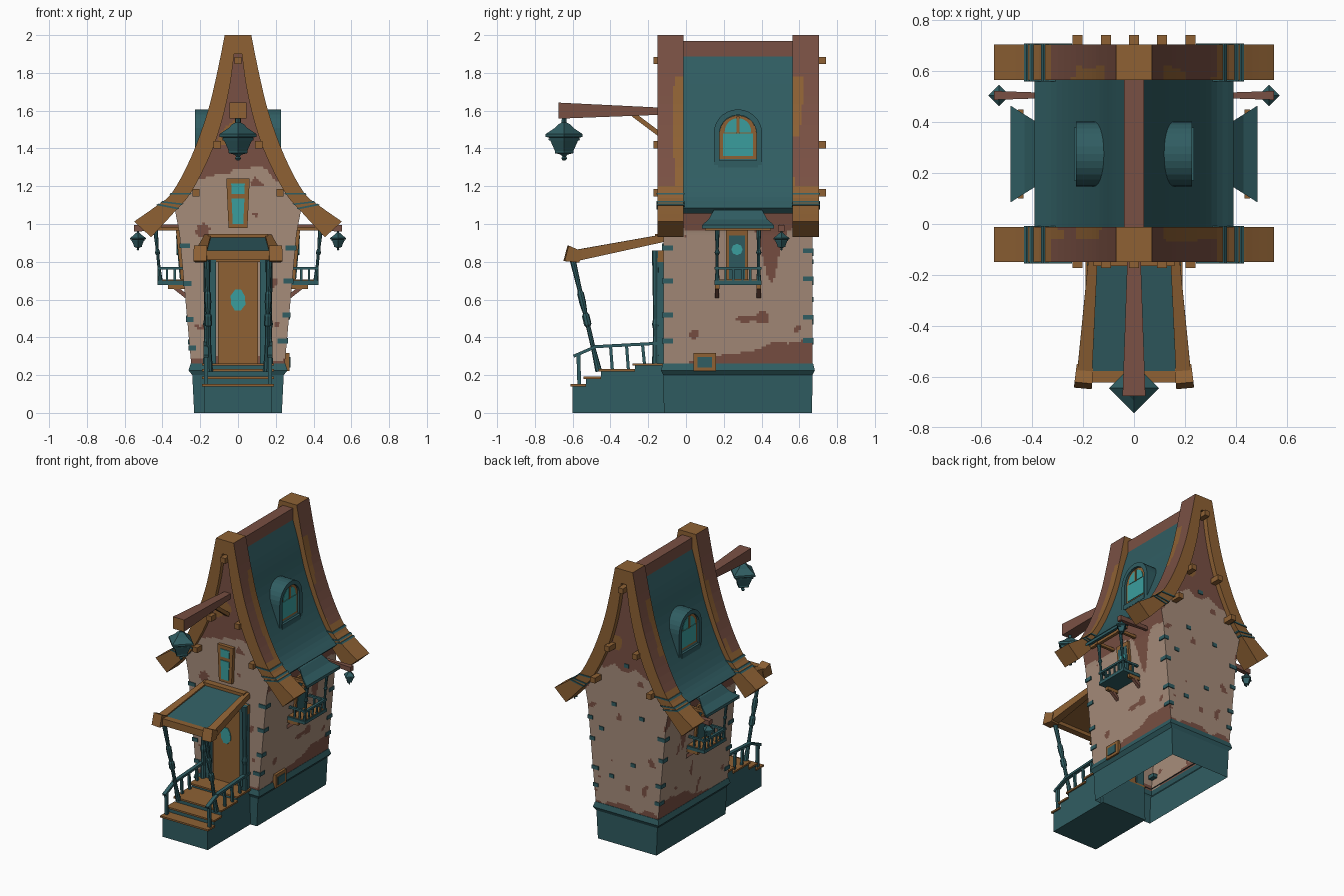
import bpy, bmesh, math, random
from mathutils import Vector, noise

if "Cube" in bpy.data.objects:
    bpy.data.objects.remove(bpy.data.objects["Cube"])
random.seed(4)

def lin(c):
    return tuple((v / 255 / 12.92) if v < 10 else ((v / 255 + .055) / 1.055) ** 2.4 for v in c) + (1,)

MATS = {}
for n, c in dict(ochre_wood=(142, 97, 52), red_wood=(121, 80, 67), plaster=(166, 140, 122),
                 teal=(48, 93, 98), cyan_glass=(58, 158, 158)).items():
    MATS[n] = bpy.data.materials.new(n)
    MATS[n].diffuse_color = lin(c)
WOOD, RED, PLASTER, TEAL, GLASS = MATS

# ---------- helpers ----------
def make(name, verts, faces, mat):
    bm = bmesh.new()
    vs = [bm.verts.new(v) for v in verts]
    for f in faces:
        bm.faces.new([vs[i] for i in f])
    bmesh.ops.recalc_face_normals(bm, faces=bm.faces)
    bm.normal_update()
    me = bpy.data.meshes.new(name)
    slots = []
    for f in bm.faces:
        m = mat(f.calc_center_median(), f.normal) if callable(mat) else mat
        if m not in slots:
            slots.append(m)
            me.materials.append(MATS[m])
        f.material_index = slots.index(m)
    bm.to_mesh(me)
    bm.free()
    ob = bpy.data.objects.new(name, me)
    bpy.context.collection.objects.link(ob)
    return ob

def loft(name, rings, mat, caps=True):
    k = len(rings[0])
    faces = [(i * k + j, i * k + (j + 1) % k, (i + 1) * k + (j + 1) % k, (i + 1) * k + j)
             for i in range(len(rings) - 1) for j in range(k)]
    if caps:
        faces += [tuple(range(k)), tuple((len(rings) - 1) * k + j for j in range(k))]
    return make(name, [p for r in rings for p in r], faces, mat)

def rect(x, y0, y1, z):
    return [(-x, y0, z), (x, y0, z), (x, y1, z), (-x, y1, z)]

def box(name, lo, hi, mat):
    return loft(name, [[(lo[0], lo[1], z), (hi[0], lo[1], z), (hi[0], hi[1], z), (lo[0], hi[1], z)]
                       for z in (lo[2], hi[2])], mat)

def frame(p, q):
    p, q = Vector(p), Vector(q)
    d = (q - p).normalized()
    s = d.cross(Vector((0, 0, 1)))
    s = s.normalized() if s.length > 1e-4 else Vector((1, 0, 0))
    return p, q, s, s.cross(d)

def beam(name, p, q, a, mat, b=None):
    p, q, s, u = frame(p, q)
    return loft(name, [[c + s * w * i / 2 + u * h * j / 2 for i, j in ((-1, -1), (1, -1), (1, 1), (-1, 1))]
                       for c, (w, h) in ((p, a), (q, b or a))], mat)

def turned(name, p, q, prof, mat, n=8):
    p, q, s, u = frame(p, q)
    return loft(name, [[p.lerp(q, t) + r * (s * math.cos(k * math.tau / n) + u * math.sin(k * math.tau / n))
                        for k in range(n)] for t, r in prof], mat)

def prism_x(name, pts, x0, x1, mat):
    return loft(name, [[(x, y, z) for y, z in pts] for x in (x0, x1)], mat)

def smooth(pts, k=4):
    P = [Vector(p) for p in pts]
    P = [2 * P[0] - P[1]] + P + [2 * P[-1] - P[-2]]
    out = []
    for i in range(1, len(P) - 2):
        a, b, c, d = P[i - 1:i + 3]
        out += [.5 * (2 * b + (c - a) * t + (2 * a - 5 * b + 4 * c - d) * t * t + (3 * b - a - 3 * c + d) * t ** 3)
                for t in (j / k for j in range(k))]
    return out + [P[-2]]

def grid(name, nu, nv, fn, mat):
    return make(name, [fn(i / nu, j / nv) for i in range(nu + 1) for j in range(nv + 1)],
                [(i * (nv + 1) + j, (i + 1) * (nv + 1) + j, (i + 1) * (nv + 1) + j + 1, i * (nv + 1) + j + 1)
                 for i in range(nu) for j in range(nv)], mat)

KNOTS = [(.25, .247), (.95, .31), (1.08, .335), (1.19, .26), (1.42, .155), (1.68, .09), (1.92, .03)]
def hw(z):
    for (a, x), (b, w) in zip(KNOTS, KNOTS[1:]):
        if z <= b:
            return x + (w - x) * (z - a) / (b - a)
    return .03

# ---------- walls with worn plaster patches ----------
def gable_paint(c, n):
    v = noise.noise(c * 9)
    if c.z > 1.27 - .35 * max(0, abs(c.x) - .12) + .06 * v:
        return WOOD if noise.noise(c * 7 + Vector((3, 0, 1))) > .38 else RED
    return RED if c.z < .285 + .05 * v or noise.noise(c * 11) > .52 else PLASTER

def side_paint(c, n):
    v = noise.noise(c * 9)
    drip = .27 * math.exp(-((c.y - .45) / .05) ** 2)
    low = .25 + .12 * min(1, max(0, (c.y - .05) / .4)) + .04 * v
    return RED if c.z > .97 - drip + .03 * v or c.z < low or noise.noise(c * 11) > .55 else PLASTER

for nm, y in (("front_wall", -.12), ("back_wall", .67)):
    grid(nm, 44, 130, lambda u, v, y=y: ((2 * u - 1) * hw(.25 + 1.67 * v), y, .25 + 1.67 * v), gable_paint)
for s in (-1, 1):
    grid("side_wall", 64, 66, lambda u, v: (s * hw(.25 + .83 * v), -.12 + .79 * u, .25 + .83 * v), side_paint)

# ---------- stone plinth, open underneath ----------
loft("plinth", [rect(w, -.12 - e, .67 + e, z) for w, e, z in
                ((.232, -.003, 0), (.242, 0, .2), (.262, .012, .225), (.25, .003, .262), (.24, -.005, .262))], TEAL, False)

# corner stones and loose stones
for s in (-1, 1):
    for y, d in ((-.12, 1), (.67, -1)):
        for z in (.36, .5, .71, .86):
            z += random.uniform(-.03, .03)
            x, l = s * hw(z), random.uniform(.03, .055)
            box("corner_stone", (min(x + s * .006, x - s * l), min(y - d * .006, y + d * .05), z - .013),
                (max(x + s * .006, x - s * l), max(y - d * .006, y + d * .05), z + .013), TEAL)
for x, z in ((-.12, .95), (.1, 1.0), (.2, .8), (-.05, .6), (.12, .48), (0, 1.3)):
    box("loose_stone", (x - .018, .665, z - .013), (x + .018, .676, z + .013), TEAL)

# ---------- roof ----------
OUT = smooth([(.07, 2), (.115, 1.78), (.165, 1.58), (.25, 1.35), (.35, 1.165), (.44, 1.09), (.55, 1.013)])
INN = smooth([(.02, 1.9), (.045, 1.72), (.09, 1.53), (.15, 1.36), (.25, 1.165), (.34, 1.06), (.46, .93)])
ROOF = smooth([(.03, 1.92), (.085, 1.74), (.135, 1.55), (.215, 1.34), (.305, 1.17), (.39, 1.085)])
for s in (-1, 1):
    loft("roof_slope", [[(s * p.x, -.03, p.y), (s * p.x, .58, p.y), (s * (p.x - .03), .58, p.y - .03),
                         (s * (p.x - .03), -.03, p.y - .03)] for p in ROOF], TEAL)
box("ridge_beam", (-.04, -.03, 1.88), (.04, .58, 1.97), RED)

def barge(name, y0, y1, inner):
    def paint(c, n):
        if abs(n.y) > .7 or n.z < .05 or c.z < 1.2 or c.z > 1.985:
            return WOOD
        edge = abs(c.y - inner) < .05 + .03 * noise.noise(c * 6)
        return WOOD if edge and noise.noise(c * 4 + Vector((1, 2, 0))) > -.1 and c.z < 1.8 else RED
    rows = list(zip(OUT, INN))
    rows = [(-1, o, i) for o, i in reversed(rows)] + [(1, o, i) for o, i in rows]
    loft(name, [[(s * o.x, y0 + (y1 - y0) * k / 12, o.y) for k in range(13)] +
                [(s * i.x, y1, i.y), (s * i.x, y0, i.y)] for s, o, i in rows], paint)
    for s in (-1, 1):   # straps and heavy foot of each barge
        for k in (16, 18, 19):
            o, i = OUT[k], INN[k]
            d = (OUT[k + 1] - o).normalized() * .013
            g = (o - i).normalized() * .006
            pts = [o + g, o + g + d, i - g + d, i - g]
            loft("barge_strap", [[(s * p.x, y, p.y) for p in pts] for y in (y0 - .005, y1 + .005)], TEAL)
barge("front_barge", -.15, -.012, -.012)
barge("back_barge", .565, .705, .565)

# purlin ends
for x, z in ((0, 1.865), (.11, 1.42), (-.11, 1.42), (.222, 1.165), (-.222, 1.165)):
    for y0, y1 in ((-.172, -.05), (.6, .742)):
        box("purlin_end", (x - .019, y0, z - .019), (x + .019, y1, z + .019), WOOD)

# ---------- dormers ----------
def arch(c, r, z0, z1, n=14):
    return [(c + r, z0)] + [(c + r * math.cos(math.pi * k / n), z1 - r + r * math.sin(math.pi * k / n))
                            for k in range(n + 1)] + [(c - r, z0)]
for s in (-1, 1):
    prism_x("dormer_body", arch(.275, .12, 1.3, 1.6), s * .06, s * .205, TEAL)
    a, b = arch(.275, .128, 1.295, 1.607), arch(.275, .098, 1.33, 1.577)
    loft("dormer_hood", [[(s * x, *p) for p in pr] for x, pr in
                         ((.09, a), (.228, a), (.228, b), (.2, b))], TEAL, False)
    box("dormer_sill", (min(s * .2, s * .235), .17, 1.3), (max(s * .2, s * .235), .38, 1.335), TEAL)
    prism_x("dormer_frame", arch(.275, .098, 1.33, 1.575), s * .2, s * .213, WOOD)
    prism_x("dormer_pane_low", [(.195, 1.36), (.355, 1.36), (.355, 1.48), (.195, 1.48)], s * .21, s * .217, GLASS)
    prism_x("dormer_pane_top", arch(.275, .07, 1.485, 1.56), s * .21, s * .217, GLASS)
    box("dormer_mullion", (min(s * .2, s * .222), .268, 1.48), (max(s * .2, s * .222), .282, 1.57), WOOD)

# ---------- lanterns ----------
def lantern(name, x, y, z0, z1, r):
    turned(name, (x, y, z0), (x, y, z1), [(t, k * r) for t, k in (
        (0, .06), (.05, .16), (.1, .1), (.14, .2), (.17, .5), (.22, .5), (.52, .82), (.54, 1), (.6, 1),
        (.74, .5), (.82, .32), (.86, .14), (1, .12))], TEAL, 4)
    loft("lantern_glass_band", [[(x + k * r * a, y + k * r * b, z0 + (z1 - z0) * t) for a, b in
                                 ((1, 0), (0, 1), (-1, 0), (0, -1))] for t, k in ((.46, .83), (.5, .86))], TEAL)
beam("lamp_beam", (0, -.1, 1.597), (0, -.675, 1.6), (.05, .035), lambda c, n: WOOD if n.y < -.7 else RED, (.09, .085))
beam("lamp_brace", (0, -.28, 1.58), (0, -.12, 1.46), (.03, .025), WOOD)
lantern("front_lantern", 0, -.645, 1.335, 1.57, .098)
for s in (-1, 1):
    beam("side_lamp_arm", (s * .3, .505, .985), (s * .55, .505, .977), (.018, .025), RED, (.035, .035))
    lantern("side_lantern", s * .53, .505, .86, .97, .042)

# ---------- front door and window ----------
box("door", (-.105, -.135, .26), (.105, -.11, .81), WOOD)
loft("door_glass", [[(.043 * math.cos(a) * (1 if k % 2 else .9), y, .597 + .06 * math.sin(a)) for k, a in
                     enumerate(math.pi / 8 + i * math.pi / 4 for i in range(8))] for y in (-.141, -.134)], GLASS)
for s in (-1, 1):
    box("door_pilaster", (s * .147 - .03, -.152, .26), (s * .147 + .03, -.11, .86), TEAL)
    turned("door_column", (s * .165, -.16, .26), (s * .165, -.16, .86), [(0, .02), (.3, .014), (.35, .02), (.4, .014), (1, .02)], TEAL)
box("door_lintel", (-.18, -.15, .8), (.18, -.11, .86), WOOD)
loft("window_frame", [rect(w, -.145, -.11, z) for w, z in ((.05, .98), (.062, 1.24))], WOOD)
loft("window_pane_low", [rect(w, -.15, -.14, z) for w, z in ((.028, 1.0), (.034, 1.135))], GLASS)
loft("window_pane_top", [rect(w, -.15, -.14, z) for w, z in ((.034, 1.16), (.036, 1.215))], GLASS)

# cellar window, right side only
box("cellar_frame", (.22, .04, .222), (.272, .16, .318), WOOD)
box("cellar_pane", (.25, .062, .24), (.277, .138, .295), TEAL)

# ---------- porch ----------
STEPS = [(-.6, .14, -.53), (-.53, .18, -.45), (-.45, .22, -.27), (-.27, .25, -.11)]
prism_x("porch_base", [(-.1, 0), (-.6, 0)] + [p for a, z, b in STEPS for p in ((a, z), (b, z))], -.18, .18, TEAL)
for a, z, b in STEPS:
    box("tread", (-.19, a - .012, z), (.19, b, z + .012), WOOD)
loft("canopy_panel", [[(-w, y, z), (w, y, z), (w, y, z - .01), (-w, y, z - .01)] for w, y, z in
                      ((.15, -.12, .935), (.18, -.6, .853))], TEAL)
loft("canopy_lining", [[(-w, y, z), (w, y, z), (w, y, z - .012), (-w, y, z - .012)] for w, y, z in
                       ((.15, -.12, .925), (.18, -.6, .843))], WOOD)
box("canopy_back_beam", (-.16, -.165, .905), (.16, -.11, .948), WOOD)
beam("canopy_front_beam", (-.2, -.6, .835), (.2, -.6, .835), (.045, .05), WOOD)
for s in (-1, 1):
    beam("canopy_side_beam", (s * .16, -.12, .925), (s * .195, -.6, .83), (.035, .04), WOOD, (.06, .06))
    beam("canopy_beam_end", (s * .193, -.56, .825), (s * .2, -.635, .845), (.065, .06), WOOD, (.07, .085))
    turned("porch_post", (s * .15, -.462, .22), (s * .165, -.6, .81), [(0, .018), (.2, .012), (.4, .012), (.42, .02), (.5, .02),
           (.52, .012), (.62, .018), (.7, .018), (.72, .012), (1, .016)], TEAL)
    x = s * .17
    beam("newel", (x, -.565, .15), (x, -.57, .31), (.02, .02), TEAL)
    beam("stair_rail", (x, -.595, .3), (x, -.48, .35), (.026, .016), TEAL)
    beam("porch_rail", (x, -.49, .35), (x, -.12, .37), (.026, .016), TEAL)
    for y, z in ((-.39, .23), (-.305, .23), (-.22, .26), (-.145, .26)):
        beam("baluster", (x, y, z), (x, y - .01, .36), (.016, .016), TEAL)

# ---------- side balconies ----------
for s in (-1, 1):
    bx = lambda nm, x0, y0, z0, x1, y1, z1, m: box(nm, (min(s * x0, s * x1), y0, z0), (max(s * x0, s * x1), y1, z1), m)
    bx("balcony_floor", .27, .15, .678, .425, .4, .7, TEAL)
    bx("balcony_boards", .27, .16, .7, .42, .39, .705, WOOD)
    beam("balcony_door_frame", (s * hw(.7), .27, .7), (s * hw(.97), .27, .97), (.115, .03), WOOD)
    beam("balcony_door", (s * (hw(.71) + .012), .27, .71), (s * (hw(.94) + .012), .27, .94), (.085, .015), TEAL)
    turned("balcony_glass", (s * (hw(.865) + .01), .27, .865), (s * (hw(.865) + .023), .27, .865), [(0, .03), (1, .03)], GLASS)
    for y in (.165, .385):
        beam("balcony_bracket", (s * .36, y, .685), (s * .265, y, .61), (.022, .022), RED)
        bx("balcony_joist", .26, y - .012, .655, .37, y + .012, .68, WOOD)
        turned("balcony_post", (s * .412, y, .7), (s * .437, y, .97), [(0, .013), (.25, .008), (.5, .008), (.55, .014), (.62, .008), (1, .013)], TEAL)
        beam("balcony_side_rail", (s * .28, y, .765), (s * .42, y, .765), (.016, .014), TEAL)
        for x in (.335, .375):
            beam("balcony_baluster", (s * x, y, .7), (s * x, y, .765), (.011, .011), TEAL)
        beam("awning_bearer", (s * .28, y, .975), (s * .46, y, .975), (.02, .02), WOOD)
    beam("balcony_front_rail", (s * .418, .15, .765), (s * .418, .4, .765), (.018, .014), TEAL)
    for y in (.21, .25, .3, .34):
        beam("balcony_baluster", (s * .416, y, .7), (s * .418, y, .765), (.011, .011), TEAL)
    beam("awning_front_bearer", (s * .445, .1, .975), (s * .445, .45, .975), (.022, .02), WOOD)
    loft("awning", [[(s * x, a, z), (s * x, b, z), (s * x, b, z - .02), (s * x, a, z - .02)] for x, a, b, z in
                    ((.32, .15, .4, 1.1), (.39, .145, .405, 1.07), (.43, .12, .43, 1.025), (.485, .085, .465, .995))], TEAL)

for m in bpy.data.materials:
    if m.users and not m.is_grease_pencil:
        m.use_nodes = True
        m.node_tree.nodes["Principled BSDF"].inputs["Base Color"].default_value = m.diffuse_color
